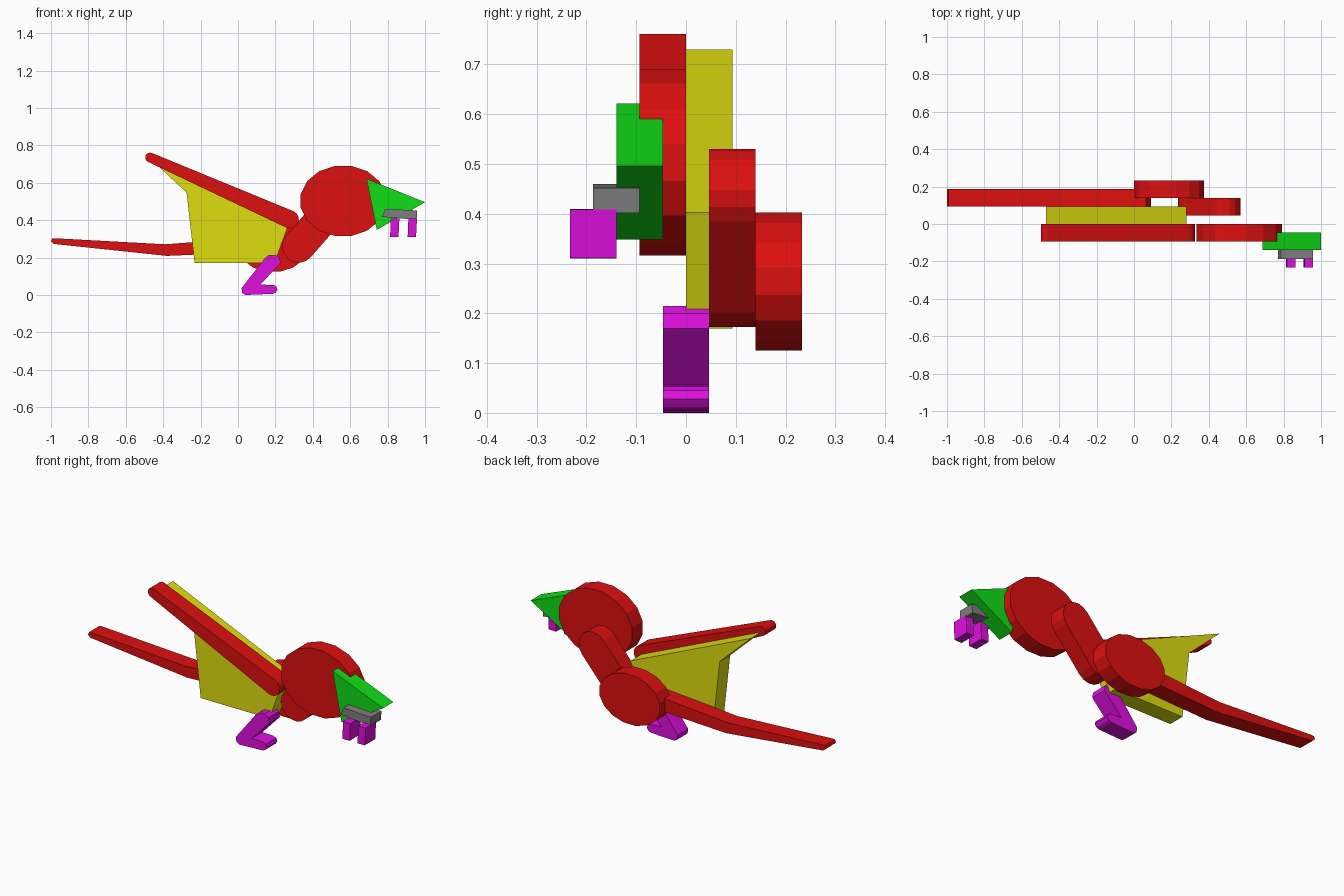
import bpy, bmesh, math

if "Cube" in bpy.data.objects:
    bpy.data.objects.remove(bpy.data.objects["Cube"])

T = 0.0933  # thickness of every slab


def material(name, rgb):
    m = bpy.data.materials.new(name)
    m.diffuse_color = (*rgb, 1)
    m.use_nodes = True
    m.node_tree.nodes["Principled BSDF"].inputs["Base Color"].default_value = m.diffuse_color
    return m


RED = material("red", (0.73, 0.005, 0.005))
YELLOW = material("yellow", (0.73, 0.73, 0.005))
GREEN = material("green", (0.005, 0.73, 0.008))
MAGENTA = material("magenta", (0.73, 0.005, 0.73))
GRAY = material("gray", (0.21, 0.21, 0.21))


def slab(name, profile, y, mat):
    """Extrude an x-z outline from y to y + T."""
    bm = bmesh.new()
    face = bm.faces.new([bm.verts.new((x, y, z)) for x, z in profile])
    ext = bmesh.ops.extrude_face_region(bm, geom=[face])
    bmesh.ops.translate(bm, vec=(0, T, 0),
                        verts=[v for v in ext["geom"] if isinstance(v, bmesh.types.BMVert)])
    bmesh.ops.recalc_face_normals(bm, faces=bm.faces)
    me = bpy.data.meshes.new(name)
    bm.to_mesh(me)
    bm.free()
    me.materials.append(mat)
    ob = bpy.data.objects.new(name, me)
    bpy.context.collection.objects.link(ob)
    return ob


def ellipse(cx, cz, rx, rz, n=16):
    k = 1 / math.cos(math.pi / n)  # flats touch the given radii
    return [(cx + rx * k * math.cos((i + 0.5) * 2 * math.pi / n),
             cz + rz * k * math.sin((i + 0.5) * 2 * math.pi / n)) for i in range(n)]


def capsule(a, ra, b, rb, n=8):
    """Rounded bar from a to b with its own radius at each end."""
    ang = math.atan2(b[1] - a[1], b[0] - a[0])
    pts = []
    for (cx, cz), r, start in ((b, rb, ang - math.pi / 2), (a, ra, ang + math.pi / 2)):
        for i in range(n + 1):
            t = start + math.pi * i / n
            pts.append((cx + r * math.cos(t), cz + r * math.sin(t)))
    return pts


# Rounded red parts
slab("body", ellipse(0.1875, 0.264, 0.1875, 0.139), 0.14, RED)
slab("neck", capsule((0.323, 0.26), 0.088, (0.482, 0.442), 0.088), 0.0467, RED)
slab("head", ellipse(0.5625, 0.503, 0.2275, 0.187), -T, RED)
slab("wing_arm", capsule((-0.47, 0.735), 0.026, (0.277, 0.404), 0.048), -T, RED)

# Tail, bent near its middle
slab("tail", [(-1.0, 0.287), (-0.993, 0.302), (-0.975, 0.303), (-0.39, 0.271),
              (0.065, 0.305), (0.09, 0.265), (0.07, 0.228),
              (-0.245, 0.215), (-0.38, 0.209), (-0.985, 0.273)], 0.0945, RED)

# Wing membrane
slab("wing_membrane", [(-0.47, 0.73), (-0.275, 0.547), (-0.232, 0.171),
                       (0.195, 0.17), (0.28, 0.403)], 0, YELLOW)

# Beak, jaw and teeth
slab("beak", [(0.687, 0.622), (1.0, 0.496), (0.742, 0.348)], -0.14, GREEN)
slab("jaw", [(0.787, 0.46), (0.958, 0.452), (0.955, 0.402), (0.77, 0.418)], -0.1867, GRAY)
for i, x in enumerate((0.813, 0.907)):
    slab(f"tooth_{i + 1}", [(x, 0.31), (x + 0.045, 0.311),
                            (x + 0.05, 0.409), (x + 0.004, 0.41)], -0.2333, MAGENTA)

# Leg with its foot
slab("leg", [(0.145, 0.198), (0.165, 0.213), (0.2, 0.215), (0.223, 0.2), (0.228, 0.17),
             (0.12, 0.056), (0.19, 0.053), (0.205, 0.045), (0.212, 0.028), (0.2, 0.012),
             (0.185, 0.006), (0.04, 0.0), (0.023, 0.01), (0.019, 0.037)], -T / 2, MAGENTA)
